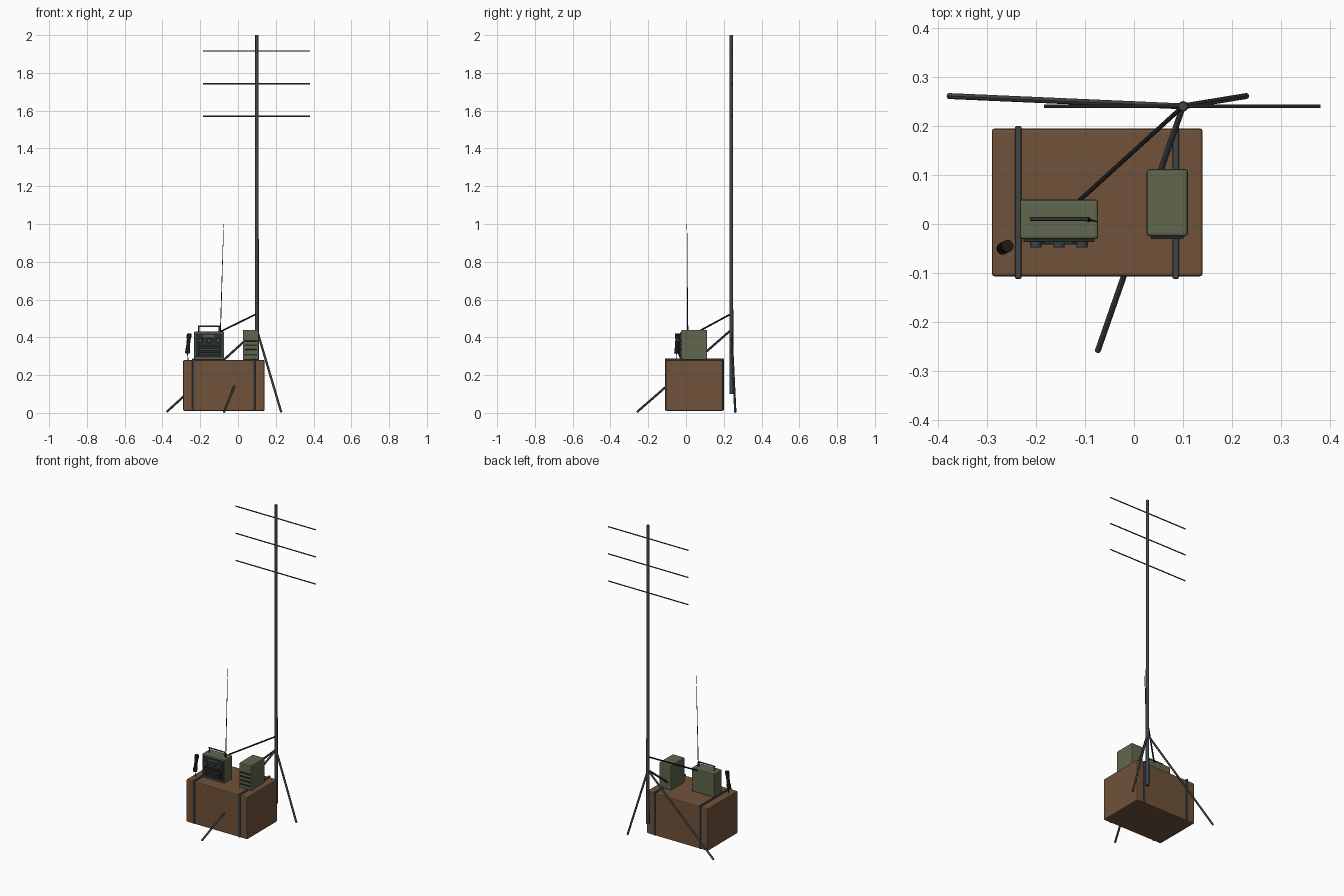
import bpy
from mathutils import Vector

if "Cube" in bpy.data.objects:
    bpy.data.objects.remove(bpy.data.objects["Cube"])


def mat(name, r, g, b):
    m = bpy.data.materials.new(name)
    m.diffuse_color = (r, g, b, 1)
    m.use_nodes = True
    m.node_tree.nodes["Principled BSDF"].inputs["Base Color"].default_value = m.diffuse_color
    return m


BROWN = mat("crate_brown", 0.16, 0.085, 0.042)
GREEN = mat("olive", 0.115, 0.135, 0.075)
DARK = mat("dark_panel", 0.022, 0.026, 0.026)
BLACK = mat("black", 0.01, 0.01, 0.011)
STEEL = mat("gunmetal", 0.05, 0.058, 0.062)
DIAL = mat("dial_green", 0.06, 0.13, 0.08)


def finish(o, name, m):
    o.name = name
    o.data.materials.append(m)
    return o


def box(name, x, y, z, m, bevel=0.004):
    """Bevelled box from (min, max) ranges."""
    bpy.ops.mesh.primitive_cube_add(size=1)
    o = bpy.context.object
    for v in o.data.vertices:
        v.co = [r[0] if c < 0 else r[1] for c, r in zip(v.co, (x, y, z))]
    if bevel:
        b = o.modifiers.new("bevel", "BEVEL")
        b.width, b.segments = bevel, 2
    return finish(o, name, m)


def rod(name, a, b, r, m, r2=None, sides=12):
    """Round bar from a to b, optionally tapered."""
    a, b = Vector(a), Vector(b)
    bpy.ops.mesh.primitive_cone_add(vertices=sides, radius1=r, depth=(b - a).length,
                                    radius2=r if r2 is None else r2, location=(a + b) / 2)
    o = bpy.context.object
    o.rotation_euler = (b - a).to_track_quat("Z", "Y").to_euler()
    bpy.ops.object.shade_smooth_by_angle()
    return finish(o, name, m)


# Crate and its two straps
box("crate", (-0.29, 0.14), (-0.107, 0.195), (0.01, 0.28), BROWN, 0.006)
for i, x in enumerate((-0.236, 0.085)):
    w = (x - 0.0065, x + 0.0065)
    box(f"strap_top_{i}", w, (-0.112, 0.2), (0.276, 0.287), STEEL, 0.003)
    box(f"strap_front_{i}", w, (-0.112, -0.102), (0.012, 0.285), STEEL, 0.003)
    box(f"strap_back_{i}", w, (0.19, 0.2), (0.012, 0.285), STEEL, 0.003)

# Radio set: case, control panel, dial, speaker and knobs
box("radio_case", (-0.233, -0.073), (-0.031, 0.05), (0.28, 0.43), GREEN, 0.006)
box("radio_panel", (-0.225, -0.081), (-0.037, -0.028), (0.292, 0.42), DARK, 0.002)
box("radio_dial", (-0.182, -0.124), (-0.039, -0.035), (0.403, 0.413), DIAL, 0)
box("speaker_plate", (-0.211, -0.095), (-0.040, -0.035), (0.303, 0.358), BLACK, 0.001)
for i in range(4):
    z = 0.312 + i * 0.012
    box(f"speaker_slat_{i}", (-0.205, -0.101), (-0.042, -0.038), (z - 0.002, z + 0.002), STEEL, 0)
for i, x in enumerate((-0.2, -0.153, -0.106)):
    rod(f"knob_{i}", (x, -0.035, 0.382), (x, -0.048, 0.382), 0.0125, STEEL, 0.011, 16)
    box(f"knob_mark_{i}", (x - 0.0015, x + 0.0015), (-0.049, -0.047), (0.382, 0.392), GREEN, 0)

# Radio carrying handle
for i, x in enumerate((-0.208, -0.098)):
    rod(f"handle_post_{i}", (x, 0.01, 0.425), (x, 0.01, 0.458), 0.004, STEEL)
rod("handle_bar", (-0.212, 0.01, 0.458), (-0.094, 0.01, 0.458), 0.004, STEEL)

# Whip antenna
rod("whip_base", (-0.093, 0.009, 0.425), (-0.0925, 0.009, 0.455), 0.005, BLACK, 0.003)
rod("whip_antenna", (-0.093, 0.009, 0.43), (-0.076, 0.005, 1.0), 0.0025, BLACK, 0.0012, 8)

# Handset with end caps and cord
lo, hi = Vector((-0.268, -0.05, 0.315)), Vector((-0.258, -0.045, 0.42))
rod("handset_grip", lo, hi, 0.010, BLACK, sides=16)
rod("handset_mouthpiece", lo, lo.lerp(hi, 0.25), 0.0125, BLACK, sides=16)
rod("handset_earpiece", lo.lerp(hi, 0.75), hi, 0.0125, BLACK, sides=16)
rod("handset_cord", (-0.264, -0.048, 0.279), lo, 0.002, BLACK, sides=8)

# Power box with front louvres
box("power_box", (0.026, 0.11), (-0.025, 0.112), (0.28, 0.44), GREEN, 0.006)
for i in range(4):
    z = 0.308 + i * 0.025
    box(f"louvre_{i}", (0.035, 0.101), (-0.031, -0.022), (z - 0.004, z + 0.004), DARK, 0.001)

# Mast, tripod legs, feed cable and antenna elements
rod("mast", (0.1, 0.24, 0.1), (0.1, 0.24, 2.0), 0.0105, STEEL, 0.009, 16)
for i, foot in enumerate(((-0.378, 0.261, 0.005), (0.229, 0.261, 0.003), (-0.074, -0.259, 0.005))):
    rod(f"tripod_leg_{i}", (0.1, 0.24, 0.44), foot, 0.006, STEEL)
rod("feed_cable", (0.1, 0.24, 0.525), (-0.118, 0.042, 0.418), 0.0045, BLACK)
for i, z in enumerate((1.57, 1.743, 1.916)):
    rod(f"antenna_element_{i}", (-0.184, 0.24, z), (0.38, 0.24, z), 0.0035, STEEL, sides=10)
